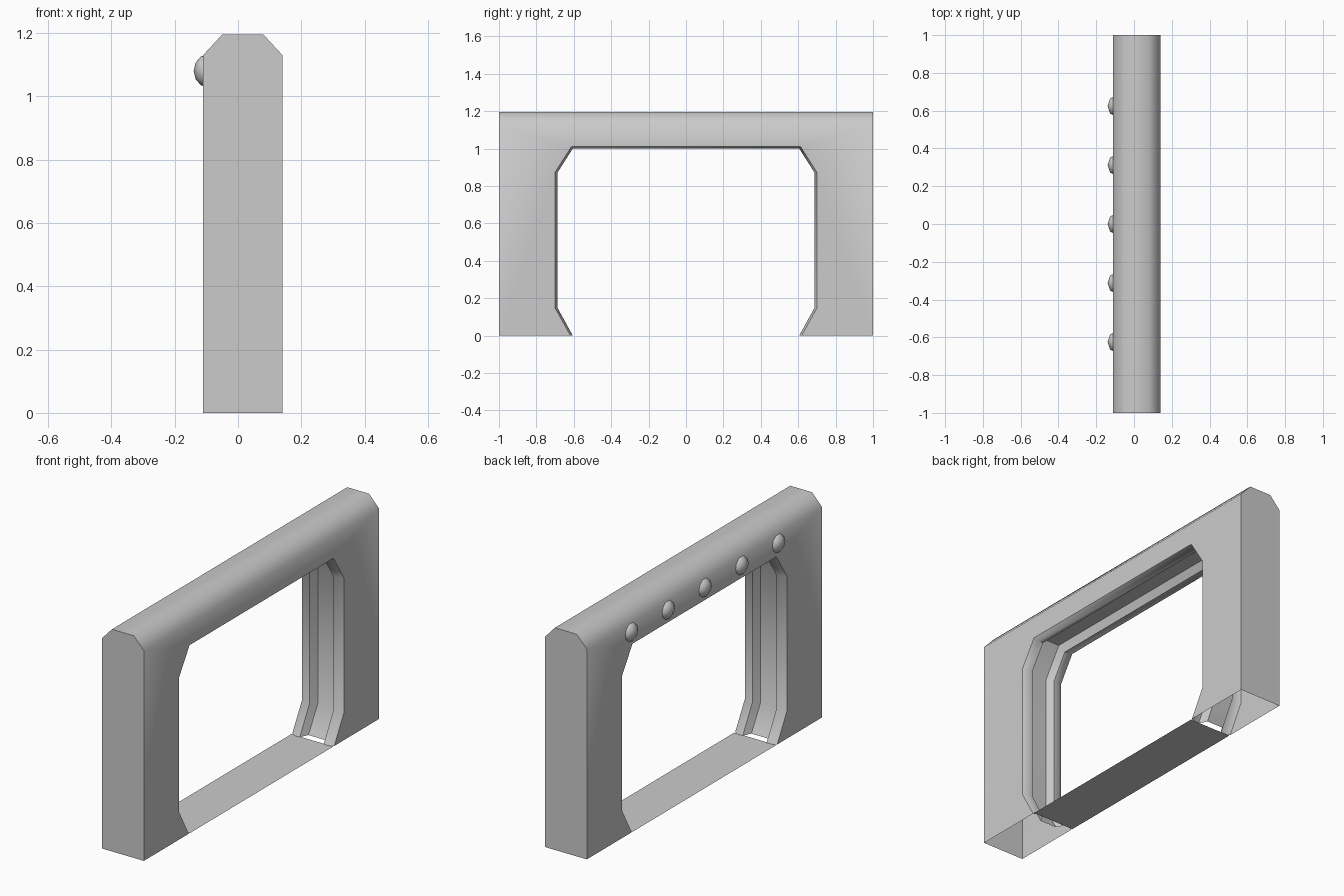
import bpy, bmesh

if "Cube" in bpy.data.objects:
    bpy.data.objects.remove(bpy.data.objects["Cube"])

X0, X1 = -0.11, 0.14          # rear and front planes of the frame
SHOULDER, TOP = 1.13, 1.195   # chamfer start and top height


def finish(name, bm, angle=0.9):
    bmesh.ops.remove_doubles(bm, verts=bm.verts, dist=0.0005)
    bmesh.ops.recalc_face_normals(bm, faces=bm.faces)
    mesh = bpy.data.meshes.new(name)
    bm.to_mesh(mesh)
    bm.free()
    ob = bpy.data.objects.new(name, mesh)
    bpy.context.collection.objects.link(ob)
    bpy.ops.object.select_all(action='DESELECT')
    ob.select_set(True)
    bpy.context.view_layer.objects.active = ob
    bpy.ops.object.shade_smooth_by_angle(angle=angle)
    return ob


def face(bm, pts):
    return bm.faces.new([bm.verts.new(p) for p in pts])


# Opening outline for one side: (y, z, outward y, outward z); mirrored across y
half = [(0.605, 0, 1.1, 0), (0.688, 0.15, 1, -0.27),
        (0.688, 0.87, 1, 0.3), (0.605, 1.0, 0.54, 1)]
path = [(-y, z, -oy, oz) for y, z, oy, oz in half] + half[::-1]

# Section of the jamb: (x, offset outward) with two rims and a central groove
section = [(X1, 0.012), (0.116, 0), (0.086, 0), (0.065, 0.04),
           (-0.035, 0.04), (-0.056, 0), (-0.086, 0), (X0, 0.012)]


def loop(x, off):
    return [(x, y + oy * off, z + oz * off) for y, z, oy, oz in path]


# Frame shell, open under the legs
bm = bmesh.new()
loops = [loop(x, off) for x, off in section]
for a, b in zip(loops, loops[1:]):
    for i in range(len(path) - 1):
        face(bm, [a[i], a[i + 1], b[i + 1], b[i]])
for x, inner in ((X1, loops[0]), (X0, loops[-1])):
    face(bm, [(x, 1, 0), (x, 1, SHOULDER), (x, -1, SHOULDER), (x, -1, 0)] + inner)
profile = [(X0, 0), (X0, SHOULDER), (-0.05, TOP), (0.08, TOP), (X1, SHOULDER), (X1, 0)]
for y in (-1, 1):
    face(bm, [(x, y, z) for x, z in profile])
for (xa, za), (xb, zb) in zip(profile[1:5], profile[2:5]):
    face(bm, [(xa, -1, za), (xb, -1, zb), (xb, 1, zb), (xa, 1, za)])
finish("door_frame", bm)

# Threshold plate between the legs
bm = bmesh.new()
face(bm, [(X0, -0.61, 0), (X1, -0.61, 0), (X1, 0.61, 0), (X0, 0.61, 0)])
finish("threshold", bm)

# Row of domed studs on the rear of the lintel
for i in range(5):
    bm = bmesh.new()
    bmesh.ops.create_uvsphere(bm, u_segments=8, v_segments=6, radius=1)
    bmesh.ops.scale(bm, vec=(0.045, 0.056, 0.052), verts=bm.verts)
    bmesh.ops.translate(bm, vec=(-0.095, (i - 2) * 0.3125, 1.08), verts=bm.verts)
    finish(f"stud_{i + 1}", bm, 1.2)
